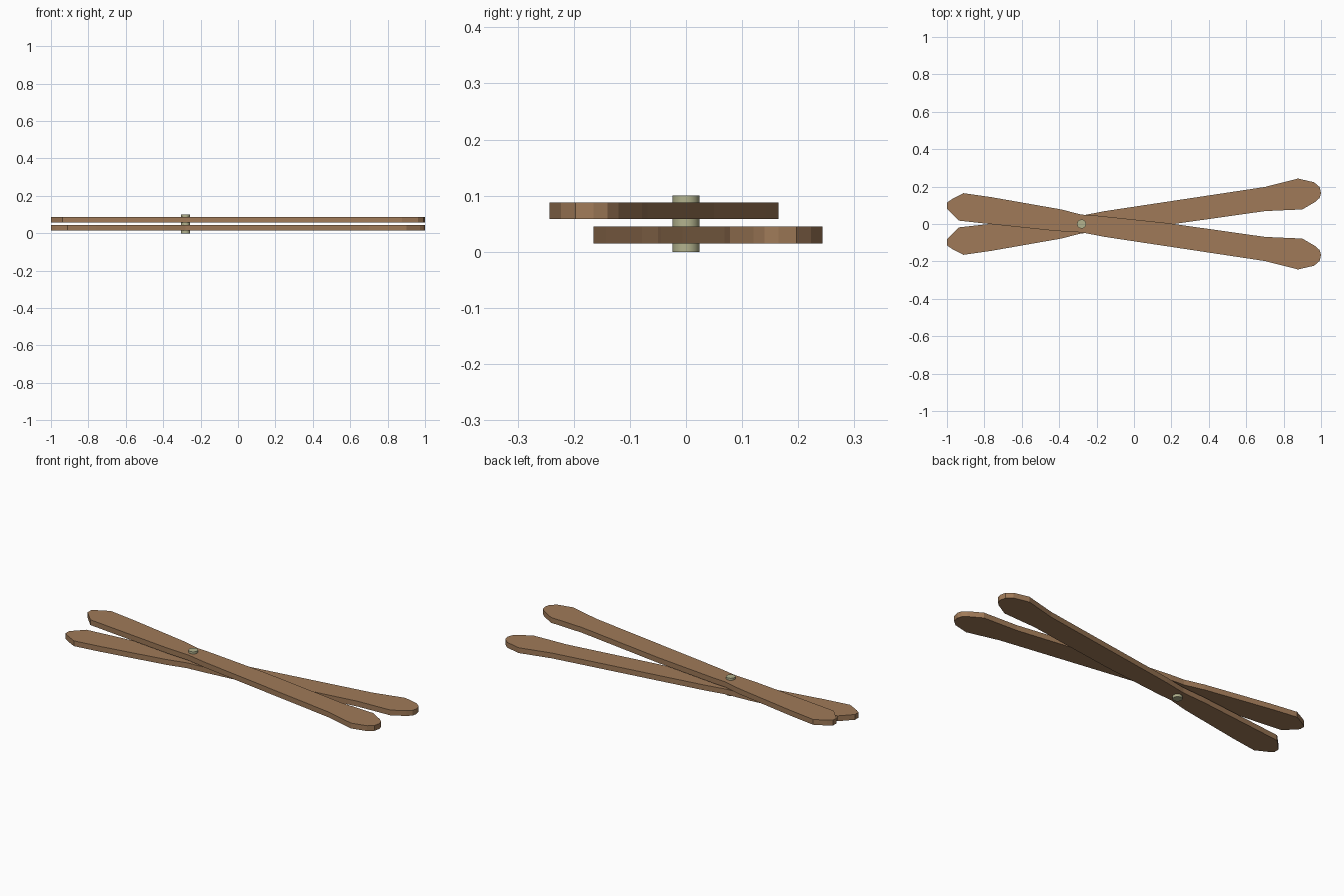
import bpy, bmesh

if "Cube" in bpy.data.objects:
    bpy.data.objects.remove(bpy.data.objects["Cube"])

def material(name, rgb):
    m = bpy.data.materials.new(name)
    m.diffuse_color = (*rgb, 1)
    m.use_nodes = True
    m.node_tree.nodes["Principled BSDF"].inputs["Base Color"].default_value = m.diffuse_color
    return m

wood = material("brown wood", (0.35, 0.195, 0.098))
metal = material("pale olive metal", (0.45, 0.45, 0.27))

PIVOT_X = -0.28

# Blade outline seen from above, clockwise from the left tip
OUTLINE = [
    (-1.0, 0.115), (-0.975, 0.132), (-0.912, 0.165), (-0.76, 0.143),
    (-0.39, 0.078), (-0.28, 0.05), (-0.2, 0.045), (0.17, 0.006),
    (0.7, -0.069), (0.9, -0.078), (0.972, -0.12), (0.993, -0.14),
    (1.0, -0.165), (0.993, -0.197), (0.963, -0.223), (0.877, -0.243),
    (0.7, -0.198), (-0.155, -0.069), (-0.28, -0.045), (-0.42, -0.037),
    (-0.8, 0.003), (-0.937, 0.018), (-1.0, 0.083),
]

def blade(name, z0, z1, flip):
    """Flat plate extruded from the outline, mirrored in y when flip is -1."""
    bm = bmesh.new()
    face = bm.faces.new([bm.verts.new((x, y * flip, z0)) for x, y in OUTLINE])
    top = bmesh.ops.extrude_face_region(bm, geom=[face])["geom"]
    bmesh.ops.translate(bm, vec=(0, 0, z1 - z0),
                        verts=[v for v in top if isinstance(v, bmesh.types.BMVert)])
    bmesh.ops.recalc_face_normals(bm, faces=bm.faces)
    mesh = bpy.data.meshes.new(name)
    bm.to_mesh(mesh)
    bm.free()
    mesh.materials.append(wood)
    bpy.context.collection.objects.link(bpy.data.objects.new(name, mesh))

# Two crossed arms with a gap between them
blade("upper_arm", 0.058, 0.088, 1)
blade("lower_arm", 0.015, 0.045, -1)

# Pivot pin
bpy.ops.mesh.primitive_cylinder_add(vertices=24, radius=0.024, depth=0.1,
                                    location=(PIVOT_X, 0, 0.05))
pin = bpy.context.object
pin.name = "pivot_pin"
pin.data.materials.append(metal)
bpy.ops.object.shade_smooth_by_angle()
